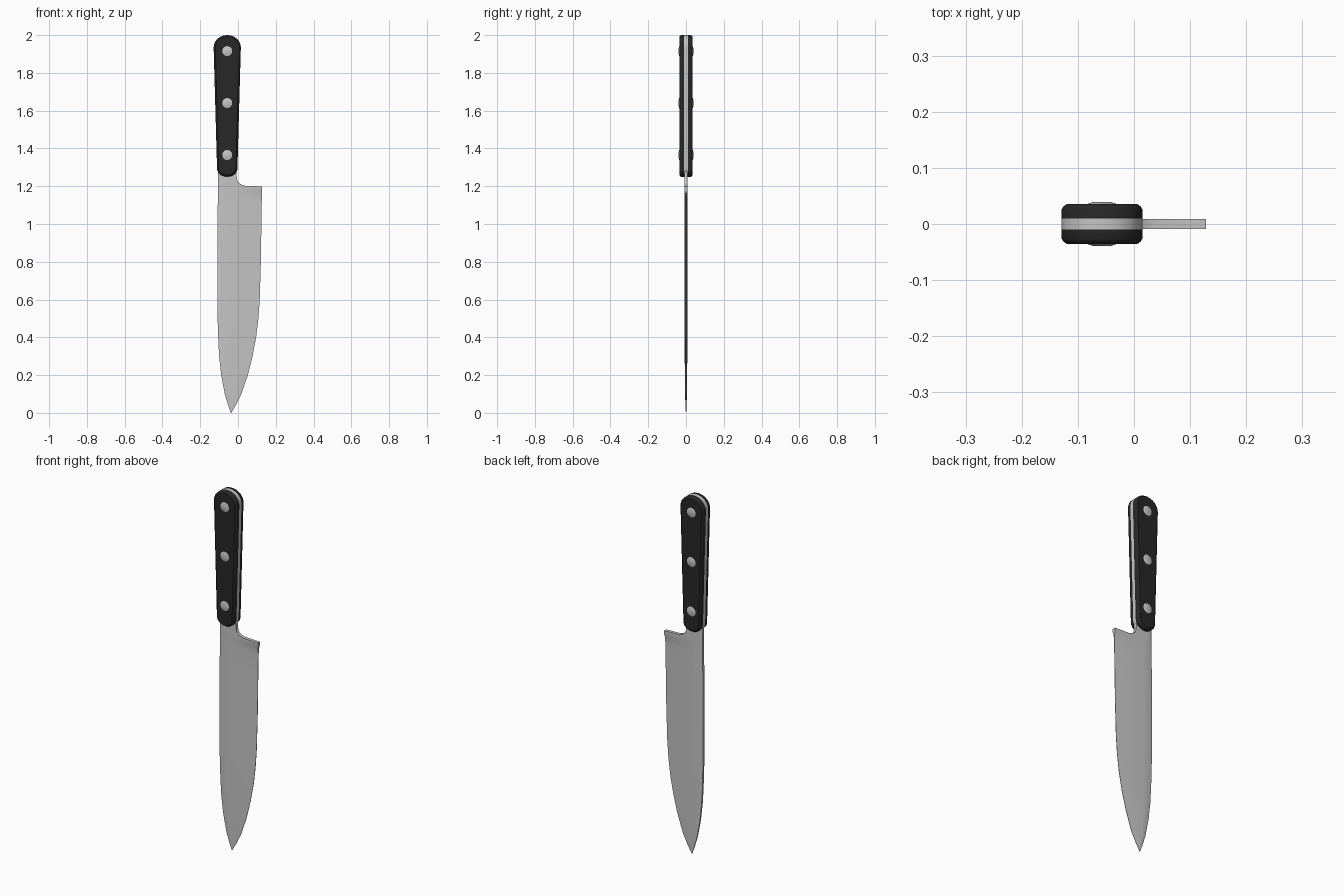
import bpy, bmesh, math
from mathutils import Matrix

cube = bpy.data.objects.get("Cube")
if cube:
    bpy.data.objects.remove(cube, do_unlink=True)


def material(name, rgb):
    m = bpy.data.materials.new(name)
    m.use_nodes = True
    m.diffuse_color = (*rgb, 1)
    m.node_tree.nodes["Principled BSDF"].inputs["Base Color"].default_value = (*rgb, 1)
    return m


steel = material("brushed steel", (0.56, 0.56, 0.56))
black = material("black grip", (0.02, 0.02, 0.02))


def finish(name, bm, mat, angle=35):
    bmesh.ops.recalc_face_normals(bm, faces=bm.faces)
    mesh = bpy.data.meshes.new(name)
    bm.to_mesh(mesh)
    bm.free()
    mesh.materials.append(mat)
    ob = bpy.data.objects.new(name, mesh)
    bpy.context.collection.objects.link(ob)
    bpy.ops.object.select_all(action="DESELECT")
    ob.select_set(True)
    bpy.context.view_layer.objects.active = ob
    bpy.ops.object.shade_smooth_by_angle(angle=math.radians(angle))
    return ob


# Blade: rows of (height, spine x, edge x, spine half-thickness, edge half-thickness)
ROWS = [
    (0.0, -0.038, -0.036, 0.001, 0.0005), (0.04, -0.052, -0.012, 0.003, 0.0007),
    (0.1, -0.070, 0.018, 0.005, 0.001), (0.2, -0.089, 0.052, 0.006, 0.001),
    (0.3, -0.100, 0.077, 0.007, 0.001), (0.4, -0.105, 0.096, 0.0075, 0.001),
    (0.5, -0.108, 0.108, 0.008, 0.001), (0.6, -0.109, 0.115, 0.008, 0.001),
    (0.8, -0.109, 0.121, 0.0085, 0.001), (1.0, -0.108, 0.124, 0.009, 0.001),
    (1.13, -0.107, 0.126, 0.009, 0.0015), (1.165, -0.106, 0.127, 0.009, 0.004),
    (1.18, -0.106, 0.128, 0.009, 0.009), (1.199, -0.106, 0.128, 0.009, 0.009),
    (1.202, -0.106, 0.040, 0.009, 0.009), (1.209, -0.106, 0.017, 0.009, 0.009),
    (1.222, -0.106, 0.000, 0.009, 0.009), (1.24, -0.106, -0.006, 0.009, 0.009),
    (1.30, -0.106, -0.010, 0.009, 0.009),
]
STEPS = [0, 0.04, 0.25, 0.5, 0.75, 0.97, 1]


def blade_ring(bm, z, spine, edge, thick, thin):
    side = []
    for t in STEPS:
        y = thick + (thin - thick) * t ** 2
        side.append((spine + (edge - spine) * t, y * (0.75 if t == 0 else 1)))
    loop = side + [(x, -y) for x, y in reversed(side)]
    return [bm.verts.new((x, y, z)) for x, y in loop]


bm = bmesh.new()
rings = [blade_ring(bm, *row) for row in ROWS]
for a, b in zip(rings, rings[1:]):
    for i in range(len(a)):
        j = (i + 1) % len(a)
        bm.faces.new((a[i], a[j], b[j], b[i]))
bm.faces.new(rings[0])
bm.faces.new(rings[-1])
finish("blade", bm, steel)

# Handle outline: a tapered slot with a rounded butt and a rounded front
CX = -0.057


def handle_outline(inset=0.0):
    def arc(z, rx, rz, start):
        return [(CX + (rx - inset) * math.cos(a), z + (rz - inset) * math.sin(a))
                for a in (start + math.pi * k / 16 for k in range(17))]
    return arc(1.935, 0.072, 0.065, 0) + arc(1.295, 0.054, 0.045, math.pi)


def loft_outline(name, layers, mat):
    bm = bmesh.new()
    loops = [[bm.verts.new((x, y, z)) for x, z in handle_outline(inset)]
             for y, inset in layers]
    for a, b in zip(loops, loops[1:]):
        for i in range(len(a)):
            j = (i + 1) % len(a)
            bm.faces.new((a[i], a[j], b[j], b[i]))
    bm.faces.new(loops[0])
    bm.faces.new(loops[-1])
    return finish(name, bm, mat)


loft_outline("tang", [(-0.0095, 0), (0.0095, 0)], steel)


# Domed rivet: a low cap sitting on the grip face
def rivet(name, z, side):
    bm = bmesh.new()
    bmesh.ops.create_cone(bm, cap_ends=True, segments=24, radius1=0.028, radius2=0.016,
                          depth=0.004, matrix=Matrix.Translation((0, 0, 0.037)))
    turn = Matrix.Rotation(math.radians(-90 * side), 4, "X")
    bm.transform(Matrix.Translation((CX, 0, z)) @ turn)
    finish(name, bm, steel)


for side, label in ((-1, "front"), (1, "back")):
    layers = [(side * 0.0095, 0), (side * 0.026, 0), (side * 0.031, 0.003), (side * 0.0355, 0.009)]
    loft_outline(label + "_grip", layers, black)
    for n, z in enumerate((1.365, 1.64, 1.915)):
        rivet(f"{label}_rivet_{n + 1}", z, side)
